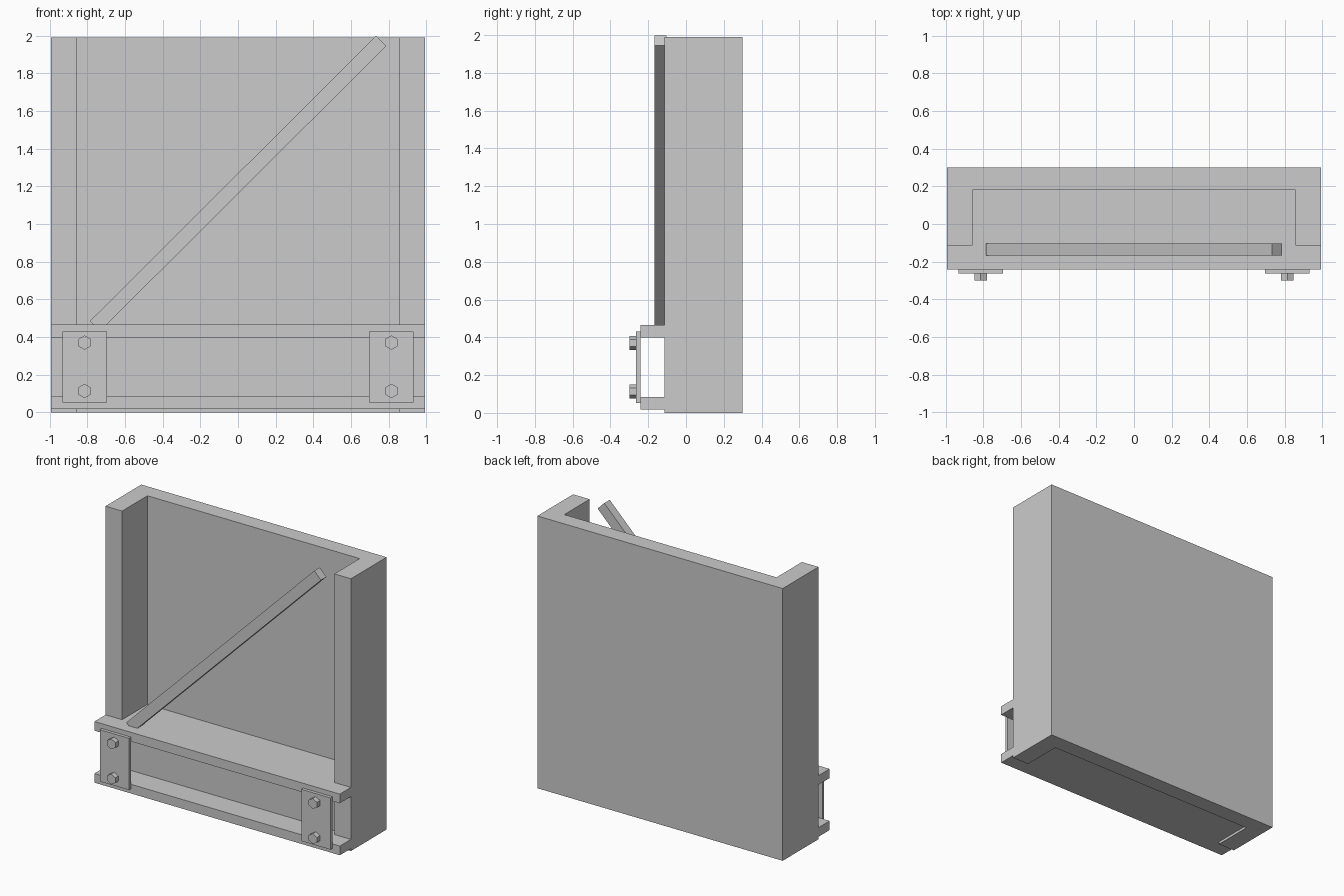
import bpy, bmesh
from math import sin, cos, pi, sqrt
from mathutils import Vector

if "Cube" in bpy.data.objects:
    bpy.data.objects.remove(bpy.data.objects["Cube"])


def prism(name, outline, depth):
    """Closed solid: a planar outline of 3D points swept along a vector."""
    bm = bmesh.new()
    face = bm.faces.new([bm.verts.new(p) for p in outline])
    out = bmesh.ops.extrude_face_region(bm, geom=[face], use_keep_orig=True)
    verts = [g for g in out["geom"] if isinstance(g, bmesh.types.BMVert)]
    bmesh.ops.translate(bm, verts=verts, vec=Vector(depth))
    bmesh.ops.recalc_face_normals(bm, faces=bm.faces)
    mesh = bpy.data.meshes.new(name)
    bm.to_mesh(mesh)
    bm.free()
    obj = bpy.data.objects.new(name, mesh)
    bpy.context.collection.objects.link(obj)
    return obj


W = 0.992       # half width
IN = 0.858      # half width between the side flanges

# U-shaped wall, open to the front
u = [(-W, -0.113), (-IN, -0.113), (-IN, 0.18), (IN, 0.18),
     (IN, -0.113), (W, -0.113), (W, 0.30), (-W, 0.30)]
prism("channel_wall", [(x, y, 0) for x, y in u], (0, 0, 1.99))

# I-beam lying across the foot of the wall
F, B, T = -0.241, 0.18, 0.033            # flange front, back, half web
mid = (F + B) / 2
z0, z1, z2, z3 = 0.018, 0.085, 0.398, 0.465
i = [(F, z0), (B, z0), (B, z1), (mid + T, z1), (mid + T, z2), (B, z2),
     (B, z3), (F, z3), (F, z2), (mid - T, z2), (mid - T, z1), (F, z1)]
prism("cross_beam", [(-W, y, z) for y, z in i], (2 * W, 0, 0))

# Diagonal brace at 45 degrees
h = 0.027                                 # half width along each axis
a, b = (-0.76, 0.457), (0.76, 1.972)
bar = [(a[0] - h, a[1] + h), (a[0] + h, a[1] - h),
       (b[0] + h, b[1] - h), (b[0] - h, b[1] + h)]
prism("diagonal_brace", [(x, -0.166, z) for x, z in bar], (0, 0.063, 0))

# Bolted clamp plates at both ends
for side, s in (("left", -1), ("right", 1)):
    plate = [(0.697, 0.052), (0.933, 0.052), (0.933, 0.43), (0.697, 0.43)]
    prism(f"{side}_plate", [(s * x, -0.264, z) for x, z in plate], (0, 0.023, 0))
    for level, z in (("lower", 0.113), ("upper", 0.37)):
        hexagon = [(s * 0.815 + 0.038 * sin(k * pi / 3), -0.30,
                    z + 0.038 * cos(k * pi / 3)) for k in range(6)]
        prism(f"{side}_{level}_bolt", hexagon, (0, 0.036, 0))
